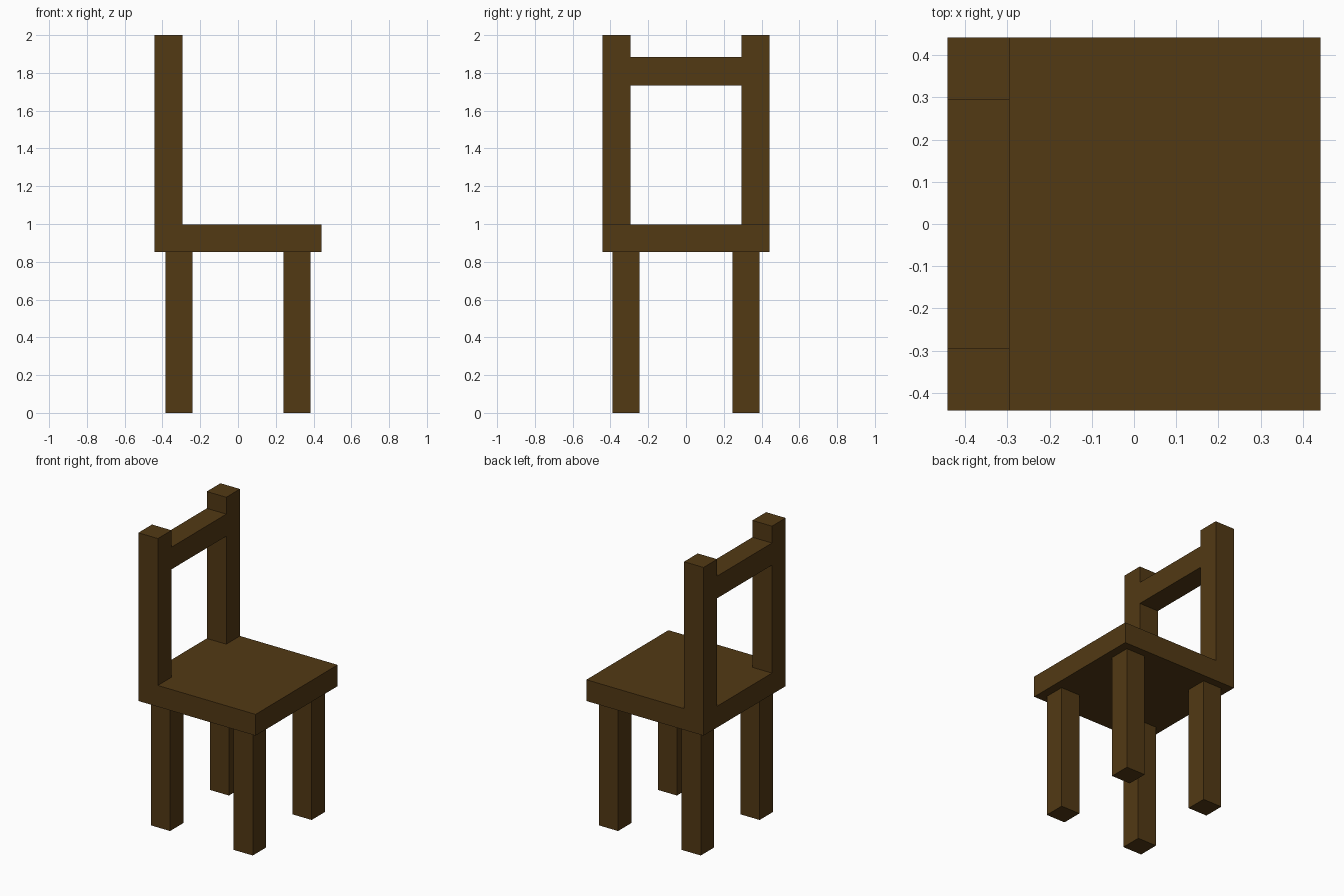
import bpy
import bmesh
from mathutils import Matrix, Vector

if "Cube" in bpy.data.objects:
    bpy.data.objects.remove(bpy.data.objects["Cube"])

wood = bpy.data.materials.new("dark_wood")
wood.diffuse_color = (0.085, 0.041, 0.007, 1.0)
wood.use_nodes = True
wood.node_tree.nodes["Principled BSDF"].inputs["Base Color"].default_value = wood.diffuse_color


def box(name, lo, hi):
    """Axis-aligned box between two corners."""
    lo, hi = Vector(lo), Vector(hi)
    bm = bmesh.new()
    bmesh.ops.create_cube(bm, size=1, matrix=Matrix.Diagonal((*(hi - lo), 1)))
    mesh = bpy.data.meshes.new(name)
    bm.to_mesh(mesh)
    bm.free()
    mesh.materials.append(wood)
    obj = bpy.data.objects.new(name, mesh)
    obj.location = (lo + hi) / 2
    bpy.context.collection.objects.link(obj)
    return obj


HALF = 0.442       # half the seat width
T = 0.147          # timber thickness
SEAT_TOP = 0.998
SEAT_BOTTOM = 0.853

# Seat slab
box("seat", (-HALF, -HALF, SEAT_BOTTOM), (HALF, HALF, SEAT_TOP))

# Four legs, slightly inset from the seat edge
h, lx, ly = 0.072, 0.312, 0.317
for x_name, sx in (("back", -1), ("front", 1)):
    for y_name, sy in (("right", -1), ("left", 1)):
        cx, cy = sx * lx, sy * ly
        box(f"{x_name}_{y_name}_leg", (cx - h, cy - h, 0), (cx + h, cy + h, SEAT_BOTTOM))

# Back posts flush with the seat's rear corners
for y_name, y in (("right", -HALF), ("left", HALF - T)):
    box(f"{y_name}_back_post", (-HALF, y, SEAT_TOP), (-HALF + T, y + T, 2.0))

# Cross rail between the posts
box("back_rail", (-HALF, -HALF + T, 1.734), (-HALF + T, HALF - T, 1.885))
